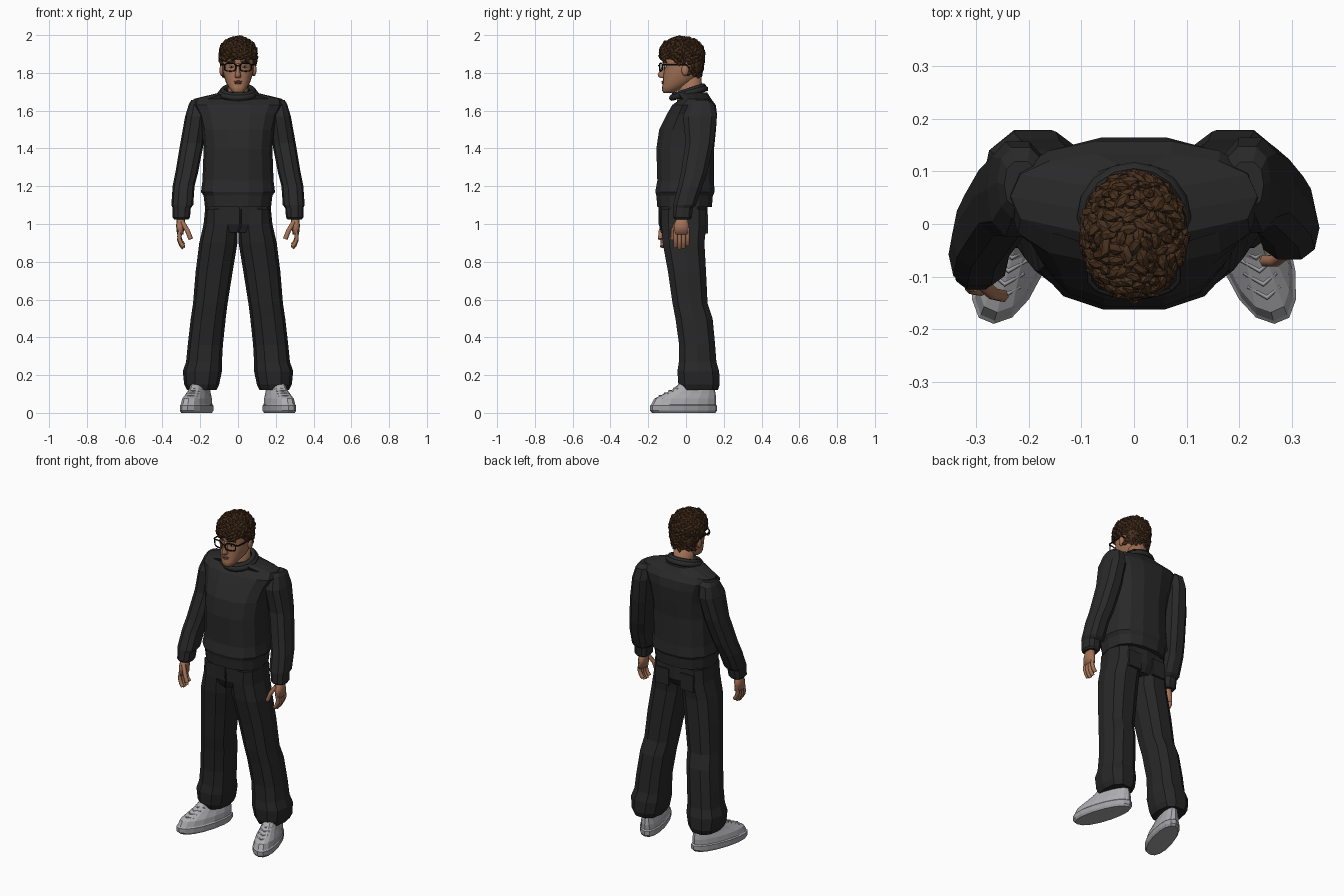
import bpy, bmesh, math, random
from mathutils import Vector, Matrix

cube = bpy.data.objects.get("Cube")
if cube:
    bpy.data.objects.remove(cube)
random.seed(4)


def material(name, r, g, b):
    m = bpy.data.materials.new(name)
    m.use_nodes = True
    m.diffuse_color = (r, g, b, 1)
    m.node_tree.nodes["Principled BSDF"].inputs["Base Color"].default_value = (r, g, b, 1)
    return m


SWEATER = material("charcoal_knit", .022, .022, .023)
PANTS = material("black_denim", .020, .020, .021)
SKIN = material("skin", .37, .17, .095)
LIP = material("lip", .22, .085, .055)
HAIR = material("brown_hair", .065, .030, .013)
FRAME = material("black_frame", .008, .008, .009)
WHITE = material("eye_white", .5, .47, .44)
SHOE = material("grey_leather", .42, .42, .44)
SOLE = material("grey_sole", .36, .36, .38)


def finish(bm, name, mats, smooth=False):
    bmesh.ops.recalc_face_normals(bm, faces=bm.faces)
    me = bpy.data.meshes.new(name)
    bm.to_mesh(me)
    bm.free()
    ob = bpy.data.objects.new(name, me)
    bpy.context.collection.objects.link(ob)
    for m in mats:
        me.materials.append(m)
    if smooth:
        me.shade_smooth()
    return ob


def loft(name, rings, mats, n=12, p=2.5, warp=None, smooth=False, low_mat=None):
    """Rings are (centre x, z, half width, front y, back y)."""
    bm = bmesh.new()
    loops = []
    for cx, z, rx, yf, yb in rings:
        loop = []
        for i in range(n):
            a = math.tau * i / n
            c, s = math.cos(a), math.sin(a)
            co = Vector((cx + rx * math.copysign(abs(c) ** (2 / p), c),
                         (yf + yb) / 2 + (yb - yf) / 2 * math.copysign(abs(s) ** (2 / p), s), z))
            loop.append(bm.verts.new(warp(co) if warp else co))
        loops.append(loop)
    for a, b in zip(loops, loops[1:]):
        for i in range(n):
            bm.faces.new((a[i], a[(i + 1) % n], b[(i + 1) % n], b[i]))
    bm.faces.new(loops[0])
    bm.faces.new(loops[-1])
    if low_mat is not None:
        for f in bm.faces:
            f.material_index = int(f.calc_center_median().z < low_mat)
    return finish(bm, name, mats, smooth)


def tube(name, pts, r, mat, cyclic=False, res=1):
    cu = bpy.data.curves.new(name, "CURVE")
    cu.dimensions = "3D"
    cu.bevel_depth, cu.bevel_resolution, cu.use_fill_caps = r, res, True
    sp = cu.splines.new("POLY")
    sp.points.add(len(pts) - 1)
    for q, co in zip(sp.points, pts):
        q.co = (*co, 1)
    sp.use_cyclic_u = cyclic
    ob = bpy.data.objects.new(name, cu)
    bpy.context.collection.objects.link(ob)
    cu.materials.append(mat)
    bpy.ops.object.select_all(action="DESELECT")
    ob.select_set(True)
    bpy.context.view_layer.objects.active = ob
    bpy.ops.object.convert(target="MESH")


def ball(name, centre, size, mat, sub=2, smooth=True):
    bm = bmesh.new()
    bmesh.ops.create_icosphere(bm, subdivisions=sub, radius=1,
                               matrix=Matrix.LocRotScale(Vector(centre), None, Vector(size)))
    return finish(bm, name, [mat], smooth)


# Sweater body with ribbed hem and collar
loft("sweater_body", [
    (0, 1.09, .175, -.155, .14), (0, 1.15, .182, -.16, .145), (0, 1.17, .196, -.166, .155),
    (0, 1.23, .188, -.155, .15), (0, 1.4, .182, -.16, .152), (0, 1.5, .192, -.145, .162),
    (0, 1.58, .212, -.105, .167), (0, 1.63, .24, -.075, .16), (0, 1.662, .235, -.03, .135),
    (0, 1.695, .10, -.06, .115)], [SWEATER], n=14)
for k, r in enumerate((.017, .015)):
    ring = [((.092 - .01 * k) * math.cos(a), .014 + (.088 - .01 * k) * math.sin(a),
             1.692 + .014 * k + .024 * math.sin(a)) for a in (math.tau * i / 16 for i in range(16))]
    tube("collar", ring, r, SWEATER, True)

# Trouser seat, fly and back pockets
loft("trouser_seat", [(0, .955, .12, -.12, .09), (0, 1.0, .178, -.138, .115),
                      (0, 1.12, .172, -.14, .115)], [PANTS])
tube("fly", [(.012, -.141, 1.09), (.014, -.14, 1.0), (0, -.128, .955)], .005, PANTS)

for s, side in ((1, "left"), (-1, "right")):
    def swing(co, s=s):
        # The right arm hangs a little further forward
        co = Vector(co)
        if s < 0:
            co.y -= .055 * (1.65 - co.z) / .6
        return co

    # Sleeve with cuff
    loft(side + "_sleeve", [
        (.300 * s, 1.025, .038, -.06, .025), (.300 * s, 1.035, .046, -.07, .033),
        (.298 * s, 1.085, .048, -.07, .038), (.295 * s, 1.1, .058, -.07, .055),
        (.288 * s, 1.2, .058, -.045, .09), (.272 * s, 1.27, .06, -.03, .115),
        (.243 * s, 1.43, .062, -.005, .15), (.222 * s, 1.57, .058, -.02, .168),
        (.215 * s, 1.635, .045, .01, .15), (.215 * s, 1.656, .032, .03, .12)],
        [SWEATER], n=10, warp=swing)

    # Hand
    loft(side + "_palm", [
        (.306 * s, .945, .017, -.066, .02), (.306 * s, .99, .022, -.066, .017),
        (.3 * s, 1.05, .022, -.045, .005)], [SKIN], n=10, warp=swing, smooth=True)
    for i in range(4):
        y = -.055 + .021 * i
        drop = (.008, 0, .004, .018)[i]
        tube(side + "_finger", [swing((x * s, y, z + drop)) for x, z in
                                ((.307, .96), (.311, .915), (.302, .89), (.288, .872))], .0115, SKIN)
    tube(side + "_thumb", [swing((x * s, y, z)) for x, y, z in
                           ((.295, -.05, 1.01), (.268, -.07, .965), (.25, -.07, .92))], .0125, SKIN)

    # Trouser leg as (z, inner x, outer x, front y, back y)
    leg = [(.12, .115, .27, -.03, .172), (.15, .10, .285, -.045, .183), (.22, .085, .292, -.05, .18),
           (.27, .085, .275, -.042, .165), (.36, .08, .266, -.04, .158), (.5, .065, .25, -.06, .145),
           (.58, .055, .238, -.075, .118), (.75, .028, .224, -.10, .11), (.9, .003, .205, -.128, .102),
           (1.0, 0, .182, -.135, .113), (1.08, .02, .174, -.135, .11)]
    loft(side + "_trouser_leg", [(s * (a + b) / 2, z, (b - a) / 2, f, k) for z, a, b, f, k in leg],
         [PANTS], n=10)
    bm = bmesh.new()
    bmesh.ops.create_cube(bm, size=1, matrix=Matrix.LocRotScale(
        Vector((.085 * s, .108, 1.0)), None, Vector((.09, .015, .1))))
    finish(bm, side + "_back_pocket", [PANTS])

    # Shoe with toe turned outwards and heel narrowed
    def splay(co, s=s):
        x = co[0] * (1 - .6 * max(0, co[1]))
        return Vector((s * .214 + x - s * .28 * co[1], co[1], co[2]))

    loft(side + "_shoe", [
        (0, 0, .066, -.178, .155), (0, .012, .073, -.19, .165), (0, .038, .073, -.19, .165),
        (0, .044, .067, -.184, .158), (0, .075, .063, -.168, .16), (0, .1, .053, -.12, .157),
        (0, .125, .046, -.07, .152), (0, .16, .04, -.03, .15)],
        [SHOE, SOLE], n=16, p=2.3, warp=splay, low_mat=.041)
    for i in range(4):
        z = .088 + .013 * i
        y = -.146 + (z - .085) * 1.95
        tube(side + "_lace", [splay((-.03, y + .022, z)), splay((0, y, z + .003)),
                              splay((.03, y + .022, z))], .0045, SOLE)

    # Ear, eye, brow and glasses
    ball(side + "_ear", (.087 * s, -.005, 1.815), (.011, .02, .032), SKIN)
    ball(side + "_eye", (.034 * s, -.109, 1.832), (.014, .007, .007), WHITE)
    ball(side + "_iris", (.034 * s, -.115, 1.832), (.006, .003, .006), FRAME, 1)
    tube(side + "_brow", [(.015 * s, -.12, 1.856), (.038 * s, -.118, 1.862), (.058 * s, -.104, 1.855)],
         .005, HAIR)
    rim = []
    for i in range(16):
        c, t = math.cos(math.tau * i / 16), math.sin(math.tau * i / 16)
        x = .041 + .03 * math.copysign(abs(c) ** .6, c)
        rim.append((x * s, -.14 + 3 * x * x, 1.83 + .021 * math.copysign(abs(t) ** .6, t)))
    tube(side + "_lens_rim", rim, .0038, FRAME, True)
    tube(side + "_temple", [(.07 * s, -.125, 1.842), (.084 * s, -.11, 1.842), (.09 * s, 0, 1.842),
                            (.088 * s, .02, 1.825)], .0045, FRAME)
tube("glasses_bridge", [(-.012, -.14, 1.835), (0, -.145, 1.839), (.012, -.14, 1.835)], .0035, FRAME)

# Neck and head
loft("neck", [(0, 1.63, .065, -.05, .09), (0, 1.7, .056, -.04, .085), (0, 1.79, .056, -.04, .082)],
     [SKIN], n=16, p=2, smooth=True)
loft("head", [
    (0, 1.694, .022, -.118, -.07), (0, 1.705, .036, -.127, -.045), (0, 1.725, .05, -.126, -.01),
    (0, 1.75, .064, -.122, .035), (0, 1.78, .074, -.122, .07), (0, 1.81, .082, -.118, .082),
    (0, 1.835, .083, -.116, .085), (0, 1.855, .083, -.122, .085), (0, 1.92, .08, -.115, .08),
    (0, 1.96, .055, -.08, .05)], [SKIN], n=20, p=2.3, smooth=True)
loft("nose", [(0, 1.772, .009, -.13, -.11), (0, 1.778, .018, -.146, -.1), (0, 1.79, .015, -.152, -.1),
              (0, 1.82, .009, -.135, -.1), (0, 1.85, .009, -.124, -.1)], [SKIN], n=10, p=2, smooth=True)
ball("upper_lip", (0, -.122, 1.754), (.023, .008, .005), LIP)
ball("lower_lip", (0, -.121, 1.746), (.019, .009, .006), LIP)

# Hair base and curls
ball("hair_crown", (0, -.02, 1.903), (.095, .112, .08), HAIR, 3)
ball("hair_nape", (0, .035, 1.85), (.083, .055, .075), HAIR, 3)
bm = bmesh.new()
COUNT = 330
for i in range(COUNT):
    v = 1 - 2.55 * (i + .5) / COUNT
    a = i * math.pi * (3 - math.sqrt(5))
    rad = math.sqrt(1 - v * v) if v > 0 else 1 - .07 * v * v
    pos = Vector((.094 * rad * math.cos(a), -.022 + .114 * rad * math.sin(a), 1.904 + .083 * v))
    limit = 1.872 if pos.y < -.065 else 1.85 if pos.y < .015 else 1.785
    if pos.z < limit:
        continue
    out = Vector((pos.x, pos.y + .022, max(-.02, pos.z - 1.9)))
    turn = out.to_track_quat("Z", "Y").to_matrix() @ Matrix.Rotation(random.uniform(0, math.tau), 3, "Z") \
        @ Matrix.Rotation(random.uniform(.1, .45), 3, "X")
    size = random.uniform(.85, 1.15)
    bmesh.ops.create_icosphere(bm, subdivisions=1, radius=size, matrix=Matrix.LocRotScale(
        pos, turn, Vector((.012, .021, .010))))
finish(bm, "hair_curls", [HAIR])
